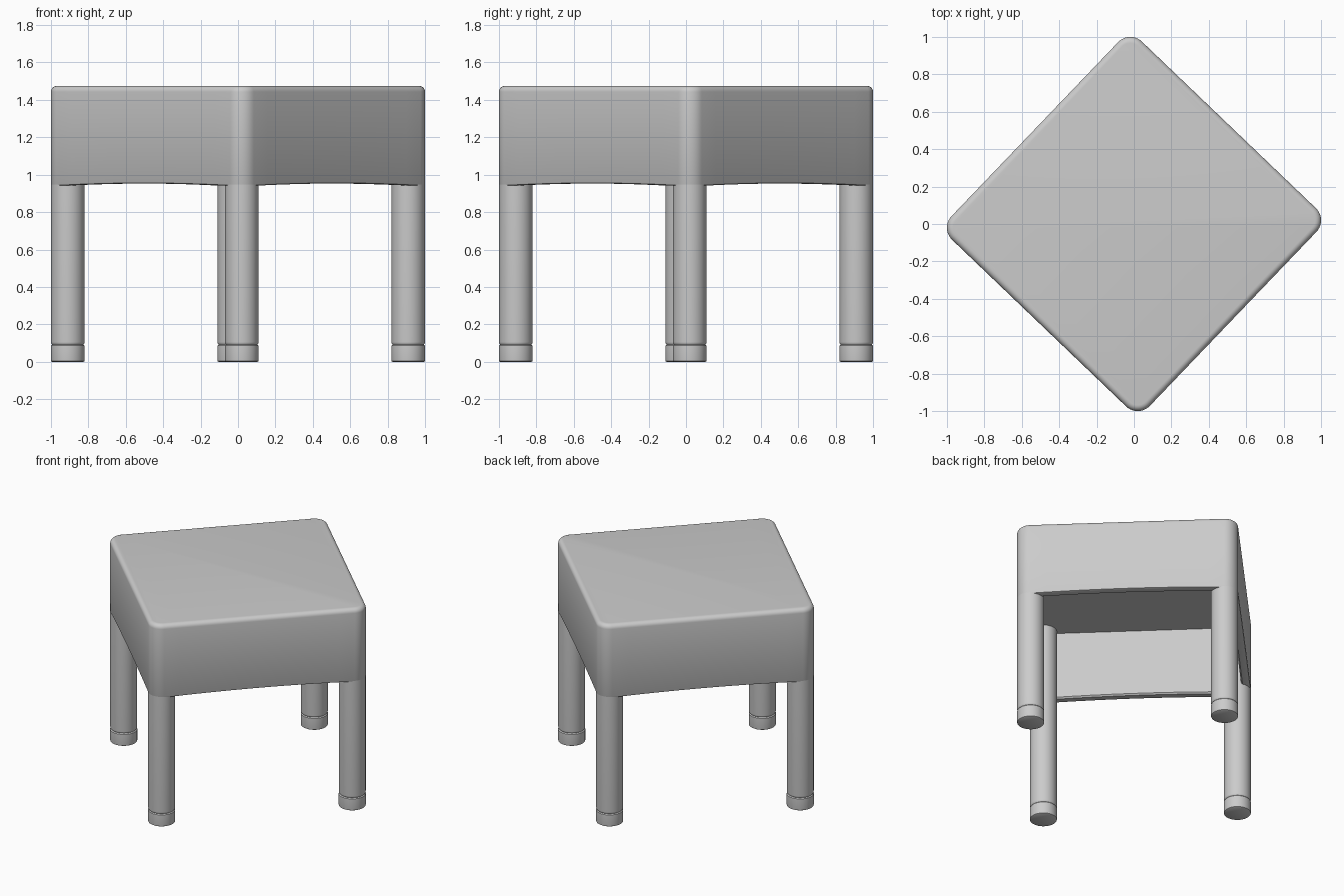
import bpy
import bmesh
import math

cube = bpy.data.objects.get("Cube")
if cube:
    bpy.data.objects.remove(cube, do_unlink=True)

TURN = math.radians(46.25)   # stool stands on the diagonal
LEG_R = 0.09
LEG_POS = 0.6437             # leg centre, along both local axes
SEAT_BOTTOM, SEAT_TOP = 0.94, 1.475
ROUND = 0.032                # soft upper edge
WALL = 0.06

grey = bpy.data.materials.new("light grey plastic")
grey.use_nodes = True
grey.diffuse_color = (0.6, 0.6, 0.6, 1)
grey.node_tree.nodes["Principled BSDF"].inputs["Base Color"].default_value = (0.6, 0.6, 0.6, 1)


def finish(name, bm):
    bmesh.ops.recalc_face_normals(bm, faces=bm.faces)
    mesh = bpy.data.meshes.new(name)
    bm.to_mesh(mesh)
    bm.free()
    mesh.materials.append(grey)
    obj = bpy.data.objects.new(name, mesh)
    bpy.context.collection.objects.link(obj)
    obj.rotation_euler.z = TURN
    bpy.ops.object.select_all(action="DESELECT")
    obj.select_set(True)
    bpy.context.view_layer.objects.active = obj
    bpy.ops.object.shade_smooth_by_angle(angle=math.radians(35))
    return obj


def outline(inset, corner_steps=10, side_steps=12):
    """Rounded square as (x, y, arch), arch rising to 1 mid-side."""
    radius = LEG_R - inset
    points = []
    for k in range(4):
        a0 = k * math.pi / 2
        c, s = math.cos(a0), math.sin(a0)
        local = []
        for i in range(corner_steps + 1):
            a = math.pi / 2 * i / corner_steps
            local.append((LEG_POS + radius * math.cos(a), LEG_POS + radius * math.sin(a), 0))
        for i in range(1, side_steps):
            u = 1 - 2 * i / side_steps
            local.append((LEG_POS * u, LEG_POS + radius, 1 - u * u))
        points += [(x * c - y * s, x * s + y * c, h) for x, y, h in local]
    return points


def lathe(name, x, y, profile, sides=40):
    """Closed round part from (radius, z) pairs."""
    bm = bmesh.new()
    rings = []
    for r, z in profile:
        rings.append([bm.verts.new((x + r * math.cos(2 * math.pi * i / sides),
                                    y + r * math.sin(2 * math.pi * i / sides), z))
                      for i in range(sides)])
    bridge(bm, rings)
    bm.faces.new(rings[0])
    bm.faces.new(rings[-1])
    return finish(name, bm)


def bridge(bm, rings):
    for low, high in zip(rings, rings[1:]):
        n = len(low)
        for i in range(n):
            j = (i + 1) % n
            bm.faces.new((low[i], low[j], high[j], high[i]))


# Seat: hollow shell swept from the ceiling, round the rim, up to the top
profile = [(WALL, SEAT_TOP - 0.035, 0), (WALL, SEAT_BOTTOM + 0.01, 1),
           (WALL - 0.01, SEAT_BOTTOM, 1), (0.01, SEAT_BOTTOM, 1),
           (0.003, SEAT_BOTTOM + 0.003, 1), (0, SEAT_BOTTOM + 0.01, 1)]
for i in range(7):
    a = math.pi / 2 * i / 6
    profile.append((ROUND * (1 - math.cos(a)), SEAT_TOP - ROUND * (1 - math.sin(a)), 0))

bm = bmesh.new()
rings = [[bm.verts.new((x, y, z + 0.013 * h * arched)) for x, y, h in outline(inset)]
         for inset, z, arched in profile]
bridge(bm, rings)
bm.faces.new(rings[0])
bm.faces.new(rings[-1])
finish("seat", bm)

# Legs run up inside the seat; each ends in a separate foot cap
corners = {"front": (-1, -1), "right": (-1, 1), "back": (1, 1), "left": (1, -1)}
for side, (sx, sy) in corners.items():
    x, y = sx * LEG_POS, sy * LEG_POS
    lathe(side + "_leg", x, y, [(LEG_R - 0.006, 0.092), (LEG_R - 0.0015, 0.097),
                                (LEG_R - 0.0005, 0.105), (LEG_R - 0.0005, SEAT_TOP - 0.034)])
    lathe(side + "_foot", x, y, [(LEG_R - 0.006, 0), (LEG_R - 0.001, 0.003), (LEG_R, 0.008),
                                 (LEG_R, 0.086), (LEG_R - 0.006, 0.092)])
